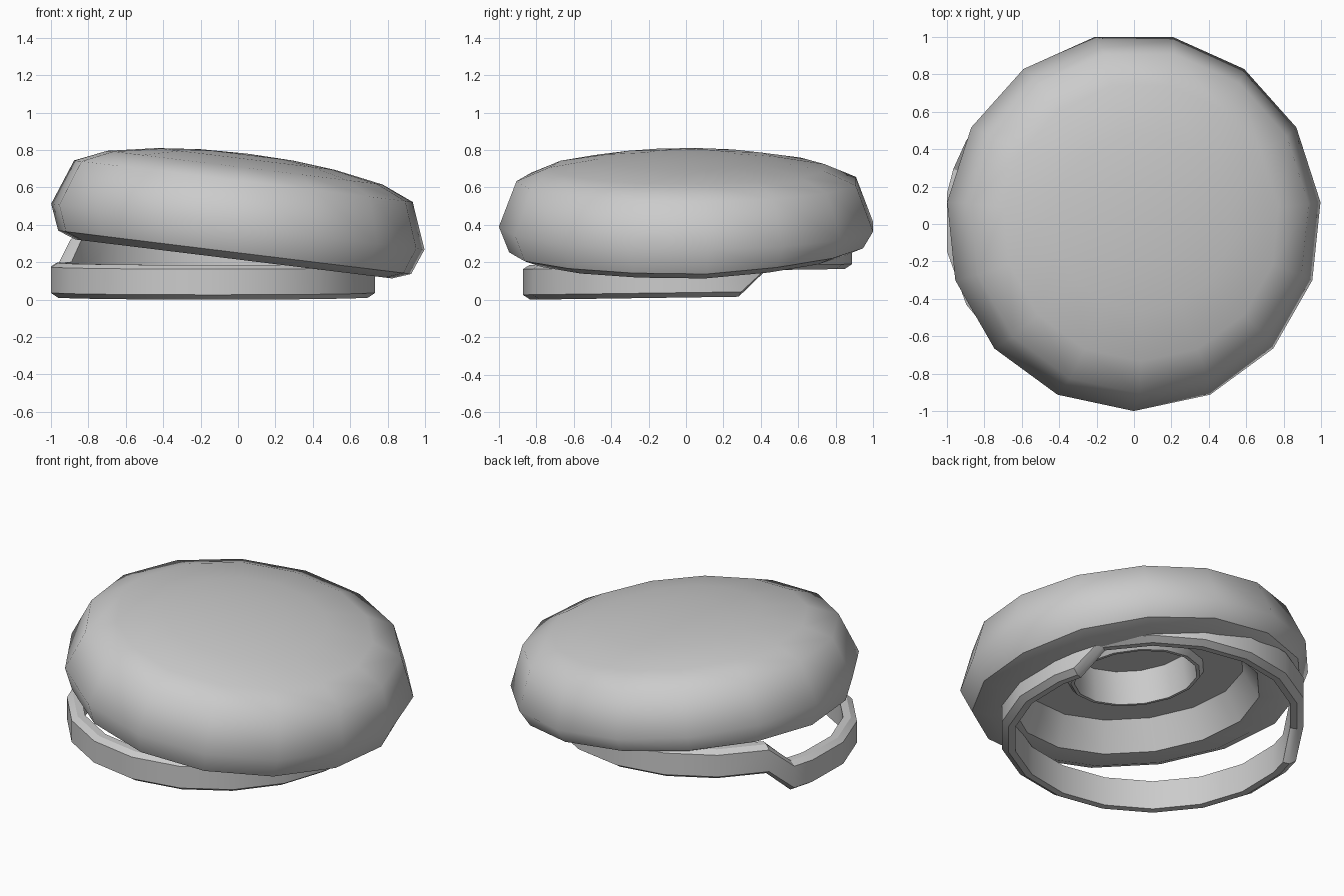
import bpy, math
from mathutils import Matrix

if "Cube" in bpy.data.objects:
    bpy.data.objects.remove(bpy.data.objects["Cube"])

SIDES = 15
STEP = 2 * math.pi / SIDES


def make_object(name, verts, faces, sharp):
    mesh = bpy.data.meshes.new(name)
    mesh.from_pydata(verts, [], faces)
    mesh.validate()
    ob = bpy.data.objects.new(name, mesh)
    bpy.context.collection.objects.link(ob)
    bpy.ops.object.select_all(action='DESELECT')
    ob.select_set(True)
    bpy.context.view_layer.objects.active = ob
    bpy.ops.object.mode_set(mode='EDIT')
    bpy.ops.mesh.select_all(action='SELECT')
    bpy.ops.mesh.normals_make_consistent(inside=False)
    bpy.ops.object.mode_set(mode='OBJECT')
    bpy.ops.object.shade_smooth_by_angle(angle=math.radians(sharp))
    return ob


def lathe(name, profile):
    """Revolve (radius, height) points; both ends are closed to the axis."""
    verts, faces = [], []
    for r, h in profile[1:-1]:
        for i in range(SIDES):
            a = -math.pi / 2 + i * STEP
            verts.append((r * math.cos(a), r * math.sin(a), h))
    rings = len(profile) - 2
    for k in range(rings - 1):
        for i in range(SIDES):
            j = (i + 1) % SIDES
            faces.append((k * SIDES + i, k * SIDES + j,
                          (k + 1) * SIDES + j, (k + 1) * SIDES + i))
    for end, ring in ((profile[0], 0), (profile[-1], rings - 1)):
        verts.append((0, 0, end[1]))
        for i in range(SIDES):
            faces.append((len(verts) - 1, ring * SIDES + i,
                          ring * SIDES + (i + 1) % SIDES))
    return make_object(name, verts, faces, 48)


# Cap: shallow dome, bulging wall, rolled lip and stepped hollow underside
dome = [(0, 0.386), (0.25, 0.379), (0.48, 0.357), (0.745, 0.31), (0.917, 0.237)]
wall = [(1.011, -0.008), (0.956, -0.146), (0.857, -0.182)]
underside = [(0.71, -0.178), (0.63, 0.0), (0.40, 0.0), (0.375, -0.035),
             (0.355, -0.035), (0.345, 0.17), (0, 0.17)]
cap = lathe("tilted_cap", dome + wall + underside)
# The lip lifts a little toward the back, where the ring is attached
for v in cap.data.vertices:
    if v.co.z < -0.1 and v.co.y > 0.1:
        v.co.z += 0.055 * (v.co.y - 0.1)
cap.matrix_world = (Matrix.Translation((0, 0.011, 0.398))
                    @ Matrix.Rotation(math.radians(7), 4, 'Y'))

# Seal ring: bevelled band whose back section is bent upward
section = [(0.84, 0.012), (0.88, 0.038), (0.88, 0.175), (0.845, 0.197),
           (0.80, 0.197), (0.80, 0.014)]
angles = sorted(a % 360 for a in [-90 + i * 20 for i in range(18)] + [19, 161])
n = len(section)
verts, faces = [], []
for a in angles:
    lift = 0.14 if 25 < a < 155 else 0.0
    t = math.radians(a)
    for r, h in section:
        verts.append((r * math.cos(t) - 0.134, r * math.sin(t) + 0.008,
                      h + lift + 0.012 * math.sin(t)))
for i in range(len(angles)):
    j = (i + 1) % len(angles)
    for k in range(n):
        m = (k + 1) % n
        faces.append((i * n + k, j * n + k, j * n + m, i * n + m))
make_object("bent_seal_ring", verts, faces, 30)
